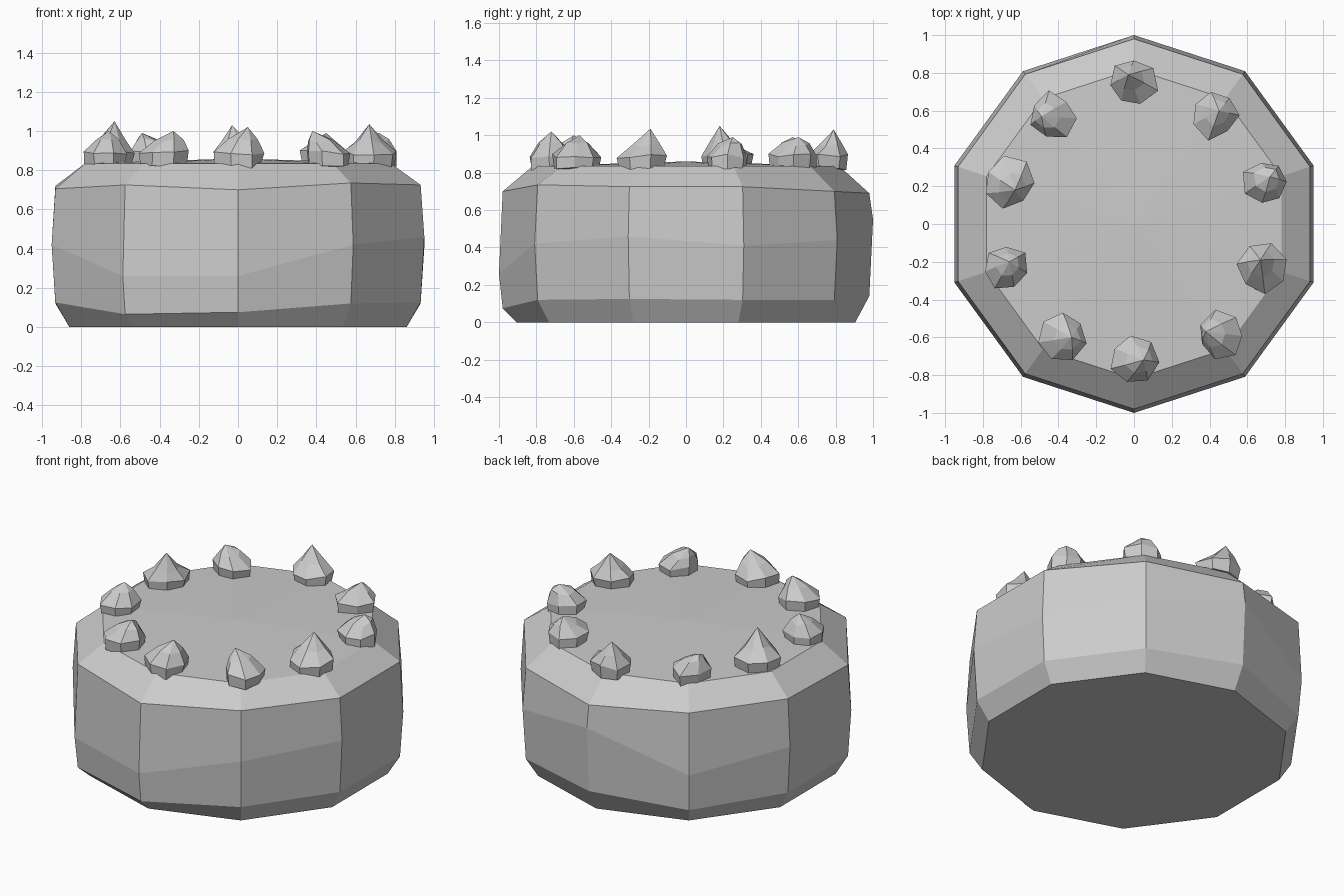
import bpy, bmesh, random
from math import sin, cos, tau, radians

old = bpy.data.objects.get("Cube")
if old:
    bpy.data.objects.remove(old, do_unlink=True)

stone = bpy.data.materials.new("grey stone")
stone.use_nodes = True
GREY = (0.6, 0.6, 0.6, 1)
stone.diffuse_color = GREY
stone.node_tree.nodes["Principled BSDF"].inputs["Base Color"].default_value = GREY


def lathe(name, rings, apex, floor=True):
    """Join rings of points with quads, close with a peak and a floor."""
    bm = bmesh.new()
    loops = [[bm.verts.new(p) for p in ring] for ring in rings]
    tip = bm.verts.new(apex)
    n = len(loops[0])
    for i in range(n):
        j = (i + 1) % n
        for low, high in zip(loops, loops[1:]):
            bm.faces.new((low[i], low[j], high[j], high[i]))
        bm.faces.new((loops[-1][i], loops[-1][j], tip))
    if floor:
        bm.faces.new(loops[0][::-1])
    bmesh.ops.recalc_face_normals(bm, faces=bm.faces)
    mesh = bpy.data.meshes.new(name)
    bm.to_mesh(mesh)
    bm.free()
    mesh.materials.append(stone)
    obj = bpy.data.objects.new(name, mesh)
    bpy.context.collection.objects.link(obj)
    return obj


# Ten-sided drum, its edges uneven in height; corners run from the back point
def drum_ring(radius, heights):
    return [(radius * cos(radians(90 + 36 * k)), radius * sin(radians(90 + 36 * k)), z)
            for k, z in enumerate(heights)]


lathe("stone_drum", [
    drum_ring(0.905, [0] * 10),
    drum_ring(0.98, [.14, .1, .12, .125, .065, .075, .12, .125, .12, .12]),
    drum_ring(1.0, [.55, .33, .42, .42, .26, .26, .42, .46, .41, .44]),
    drum_ring(0.98, [.69, .72, .72, .705, .725, .7, .735, .725, .725, .7]),
    drum_ring(0.82, [.835] * 10),
], (0, 0, 0.86))

# Rocks around the rim: centre x, y, then peak x, y, z
ROCKS = [
    (-.01, .75, -.03, .79, 1.03), (.43, .58, .45, .6, .99),
    (.70, .22, .72, .25, .99), (.68, -.23, .67, -.19, 1.035),
    (.46, -.59, .38, -.57, 1.0), (0, -.72, .05, -.72, 1.02),
    (-.38, -.6, -.33, -.6, 1.0), (-.68, -.23, -.66, -.2, 1.0),
    (-.66, .22, -.63, .18, 1.05), (-.43, .57, -.49, .57, .99),
]
rng = random.Random(4)
for number, (cx, cy, px, py, pz) in enumerate(ROCKS, 1):
    turn = rng.uniform(0, tau)
    wobble = [rng.uniform(0.88, 1.12) for _ in range(7)]
    rings = []
    for radius, z, lean in ((.115, .82, 0), (.125, .89, 0), (.07, .95, .5)):
        ring = []
        for k in range(7):
            a = turn + tau * k / 7
            r = radius * wobble[k] * rng.uniform(0.94, 1.06)
            ring.append((cx + (px - cx) * lean + r * cos(a),
                         cy + (py - cy) * lean + r * sin(a),
                         z + rng.uniform(-.012, .012)))
        rings.append(ring)
    lathe(f"rim_rock_{number}", rings, (px, py, pz))
